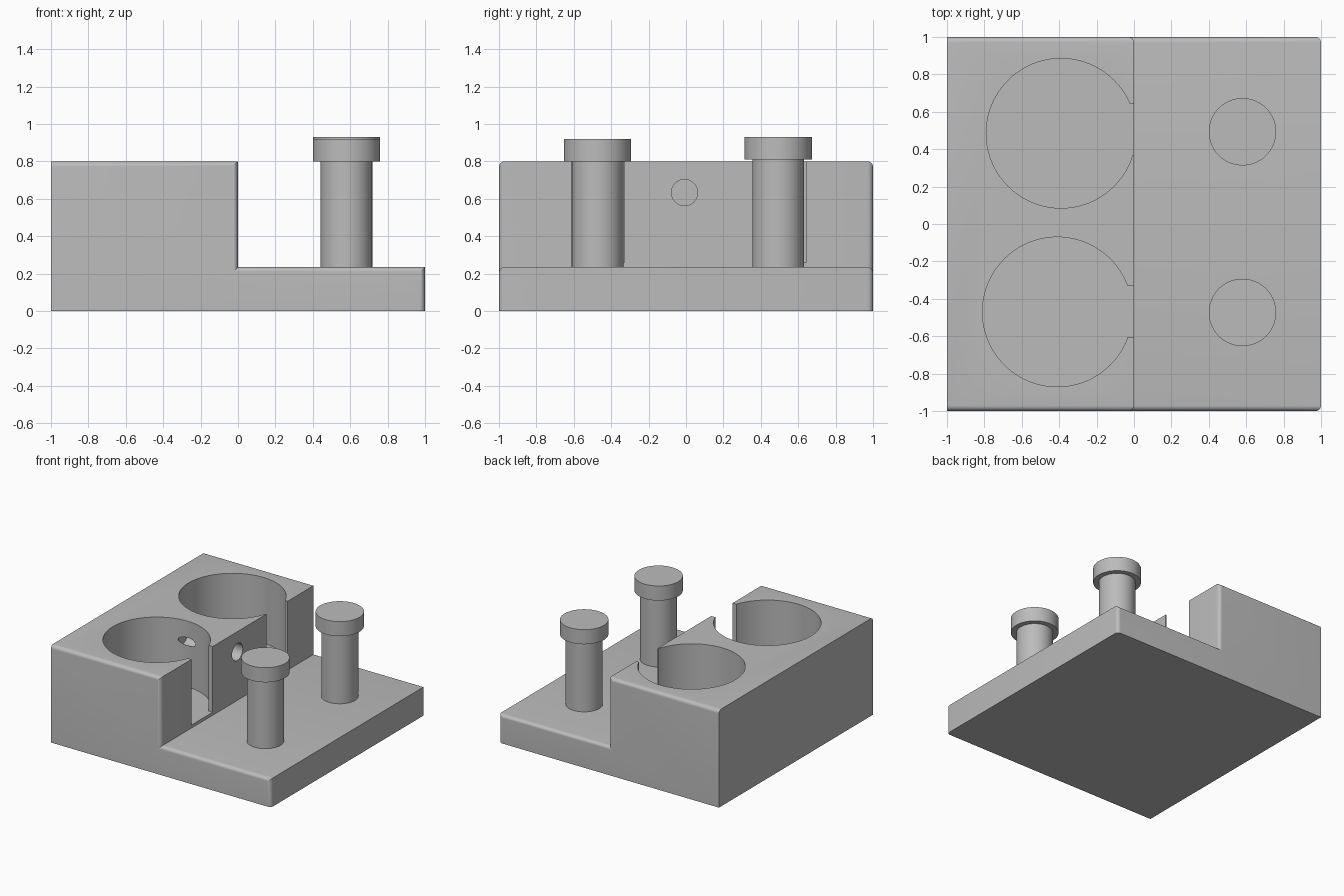
import bpy, bmesh, math
from mathutils import Matrix

if "Cube" in bpy.data.objects:
    bpy.data.objects.remove(bpy.data.objects["Cube"], do_unlink=True)

GREY = (0.5, 0.5, 0.5, 1)
grey = bpy.data.materials.new("plain grey")
grey.use_nodes = True
grey.diffuse_color = GREY
grey.node_tree.nodes["Principled BSDF"].inputs["Base Color"].default_value = GREY

BLOCK_TOP, PLATE_TOP, FLOOR = 0.8, 0.235, 0.26


def finish(name, bm):
    bmesh.ops.recalc_face_normals(bm, faces=bm.faces)
    mesh = bpy.data.meshes.new(name)
    bm.to_mesh(mesh)
    bm.free()
    mesh.materials.append(grey)
    obj = bpy.data.objects.new(name, mesh)
    bpy.context.collection.objects.link(obj)
    return obj


def smooth(obj):
    bpy.ops.object.select_all(action="DESELECT")
    obj.select_set(True)
    bpy.context.view_layer.objects.active = obj
    bpy.ops.object.shade_smooth_by_angle(angle=math.radians(30))


def add_cylinder(bm, radius, x, y, z0, z1):
    bmesh.ops.create_cone(bm, cap_ends=True, segments=96, radius1=radius, radius2=radius,
                          depth=z1 - z0, matrix=Matrix.Translation((x, y, (z0 + z1) / 2)))


def cut(target, bm):
    cutter = finish("cutter", bm)
    cutter.hide_render = True
    mod = target.modifiers.new("cut", "BOOLEAN")
    mod.operation, mod.solver, mod.object = "DIFFERENCE", "EXACT", cutter
    bpy.context.view_layer.objects.active = target
    bpy.ops.object.modifier_apply(modifier=mod.name)
    bpy.data.objects.remove(cutter, do_unlink=True)


# Stepped base: L profile extruded along y
bm = bmesh.new()
profile = [(-1, 0), (1, 0), (1, PLATE_TOP), (0, PLATE_TOP), (0, BLOCK_TOP), (-1, BLOCK_TOP)]
face = bm.faces.new([bm.verts.new((x, -1, z)) for x, z in profile])
ext = bmesh.ops.extrude_face_region(bm, geom=[face])
bmesh.ops.translate(bm, vec=(0, 2, 0), verts=[v for v in ext["geom"] if isinstance(v, bmesh.types.BMVert)])
bmesh.ops.recalc_face_normals(bm, faces=bm.faces)

# Round the side edges, leaving the underside and the far upright edges sharp
rounded = []
for e in bm.edges:
    a, b = (v.co for v in e.verts)
    mid = (a + b) / 2
    if abs(a.y - b.y) < 0.01 and mid.z > 0.01 and mid.x > -0.9:
        rounded.append(e)
bmesh.ops.bevel(bm, geom=rounded, offset=0.03, segments=6, profile=0.5, affect="EDGES")
base = finish("stepped_base", bm)

# Round pockets, each with a slot opening towards the low plate
for x, y, slot0, slot1 in [(-0.39, 0.485, 0.37, 0.645), (-0.41, -0.47, -0.605, -0.328)]:
    bm = bmesh.new()
    add_cylinder(bm, 0.4, x, y, FLOOR, 1)
    cut(base, bm)
    bm = bmesh.new()
    size = Matrix.Diagonal((0.3, slot1 - slot0, 1 - FLOOR, 1))
    place = Matrix.Translation((-0.1, (slot0 + slot1) / 2, (1 + FLOOR) / 2))
    bmesh.ops.create_cube(bm, size=1, matrix=place @ size)
    cut(base, bm)

# Small bore in the wall between the slots
bm = bmesh.new()
bmesh.ops.create_cone(bm, cap_ends=True, segments=48, radius1=0.07, radius2=0.07, depth=0.6,
                      matrix=Matrix.Translation((-0.2, -0.008, 0.633)) @ Matrix.Rotation(math.pi / 2, 4, "Y"))
cut(base, bm)
smooth(base)

# Headed pins standing on the plate
for side, y, head in [("front", -0.473, 0.8), ("back", 0.493, 0.81)]:
    for part, radius, z0, z1 in [("shaft", 0.138, PLATE_TOP - 0.02, head + 0.01), ("head", 0.18, head, head + 0.12)]:
        bm = bmesh.new()
        add_cylinder(bm, radius, 0.58, y, z0, z1)
        smooth(finish(f"{side}_pin_{part}", bm))
